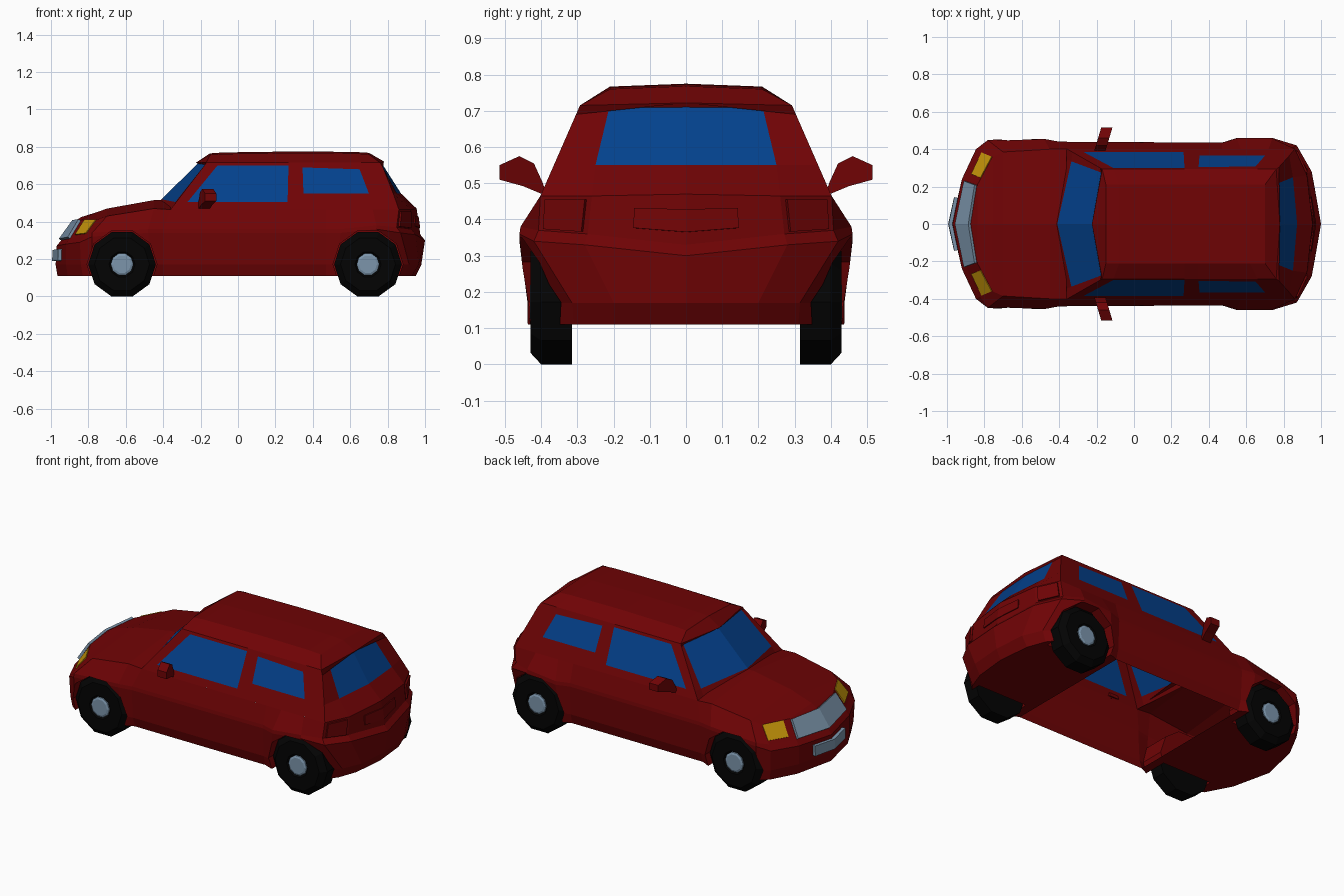
import bpy, bmesh, math
from mathutils import Vector

old = bpy.data.objects.get("Cube")
if old:
    bpy.data.objects.remove(old, do_unlink=True)


def material(name, colour):
    mat = bpy.data.materials.new(name)
    mat.use_nodes = True
    mat.diffuse_color = (*colour, 1)
    mat.node_tree.nodes["Principled BSDF"].inputs["Base Color"].default_value = (*colour, 1)
    return mat


RED = material("red paint", (.16, .001, .0015))
BLUE = material("blue glass", (.001, .053, .265))
BLACK = material("black rubber", (.001, .001, .001))
GREY = material("pale metal", (.2, .3, .41))
YELLOW = material("yellow lamp", (.56, .3, .003))


def build(name, polygons, materials, sides=(1, -1)):
    """Make an object from (points, material index) polygons, mirrored across y."""
    bm = bmesh.new()
    for points, index in polygons:
        for side in sides:
            face = bm.faces.new([bm.verts.new((p[0], p[1] * side, p[2])) for p in points])
            face.material_index = index
    bmesh.ops.remove_doubles(bm, verts=bm.verts, dist=.0005)
    bmesh.ops.dissolve_degenerate(bm, edges=bm.edges, dist=.0001)
    bmesh.ops.recalc_face_normals(bm, faces=bm.faces)
    mesh = bpy.data.meshes.new(name)
    bm.to_mesh(mesh)
    bm.free()
    for mat in materials:
        mesh.materials.append(mat)
    obj = bpy.data.objects.new(name, mesh)
    bpy.context.collection.objects.link(obj)
    return obj


def strip(row_a, row_b, index=0):
    """Quads joining two rows of points."""
    return [([row_a[i], row_a[i + 1], row_b[i + 1], row_b[i]], index) for i in range(len(row_a) - 1)]


def lathe(name, profile, centre, mat, segments=10):
    """Turn (radius, y) points about the axle, on both sides of the car."""
    rows = []
    for k in range(segments + 1):
        a = math.tau * k / segments
        rows.append([(centre[0] + r * math.cos(a), y, centre[1] + r * math.sin(a)) for r, y in profile])
    polygons = []
    for a, b in zip(rows, rows[1:]):
        polygons += strip(a, b)
    return build(name, polygons, [mat])


# Lower body: rows of points running from nose to tail
sill_plan = [(-.965, 0), (-.91, .24), (-.83, .39), (-.78, .43), (-.46, .44), (-.4, .41),
             (.47, .41), (.52, .43), (.86, .35), (.89, .31), (.93, .2), (.95, 0)]
skirt_plan = [(-.975, 0), (-.92, .24), (-.84, .395), (-.78, .437), (-.465, .445), (-.4, .43),
              (.47, .427), (.525, .44), (.865, .36), (.915, .315), (.965, .2), (.98, 0)]
sill = [(x, y, .11) for x, y in sill_plan]
skirt = [(x, y, .17) for x, y in skirt_plan]
waist = [(-.97, 0, .27), (-.92, .24, .28), (-.845, .4, .29), (-.78, .45, .32), (-.48, .455, .34),
         (-.4, .44, .34), (.47, .435, .34), (.55, .46, .34), (.74, .46, .36), (.87, .42, .34),
         (.95, .28, .33), (1, 0, .3)]
ledge = [(x * .975, y * .97, z + .03) if abs(x) > .84 else (x, y - .003, z + .02) for x, y, z in waist]
shoulder = [(-.87, 0, .405), (-.837, .21, .41), (-.757, .36, .41), (-.7, .385, .43), (-.45, .4, .47),
            (-.36, .4022, .465), (.47, .4022, .465), (.57, .4022, .465), (.72, .4022, .465),
            (.86, .4022, .465), (.925, .26, .465), (.955, 0, .47)]
crown_heights = [.405, .425, .45, .47, .515, .515] + [.47] * 6
crown = [(p[0], 0, z) for p, z in zip(shoulder, crown_heights)]
keel = [(x, 0, z) for x, y, z in sill]

polygons = []
rows = [keel, sill, skirt, waist, ledge, shoulder, crown]
for lower, upper in zip(rows, rows[1:]):
    polygons += strip(lower, upper)
body = build("lower_body", polygons, [RED])

# Wheel arch openings
AXLES = {"front": (-.62, .172), "rear": (.695, .172)}
for place, centre in AXLES.items():
    cutter = lathe(place + "_arch_cutter", [(0, .29), (.187, .29), (.187, .6), (0, .6)], centre, RED)
    cutter.hide_render = True
    mod = body.modifiers.new("arch", "BOOLEAN")
    mod.operation, mod.solver, mod.object = "DIFFERENCE", "EXACT", cutter
    bpy.context.view_layer.objects.active = body
    bpy.ops.object.modifier_apply(modifier=mod.name)
    bpy.data.objects.remove(cutter, do_unlink=True)

# Open the floor between the axles and the deck under the cabin
bm = bmesh.new()
bm.from_mesh(body.data)
bm.normal_update()
hidden = []
for f in bm.faces:
    c = f.calc_center_median()
    floor = c.z < .12 and -.3 < c.x < .4
    deck = c.z > .44 and f.normal.z > .8 and -.3 < c.x < .85
    if floor or deck:
        hidden.append(f)
bmesh.ops.delete(bm, geom=hidden, context="FACES")
bm.to_mesh(body.data)
bm.free()


# Cabin: sides lean inwards from belt to eave
def side_row(xs, zs):
    return [(x, .4 - (z - .47) * .4375, z) for x, z in zip(xs, zs)]


belt = side_row([-.36, -.27, .265, .35, .72, .86], [.465] * 6)
window_base = side_row([-.33, -.27, .265, .35, .7, .83], [.505] * 3 + [.55] * 3)
window_top = side_row([-.18, -.11, .27, .345, .65, .775], [.7, .7, .7, .69, .68, .69])
eave = side_row([-.17, -.11, .27, .345, .66, .76], [.715] * 6)
roof_xs = [-.15, -.08, .27, .345, .62, .7]
roof_edge = [(x, .21, z) for x, z in zip(roof_xs, [.757, .762, .767, .767, .765, .76])]
roof_mid = [(x, 0, z + .008) for x, y, z in roof_edge]

cabin = strip(belt, window_base)
for i, quad in enumerate(strip(window_base, window_top)):
    cabin.append((quad[0], 1 if i in (1, 3) else 0))
cabin += strip(window_top, eave) + strip(eave, roof_edge) + strip(roof_edge, roof_mid)

# Windscreen, its pillars, scuttle and the roof lip above
base_mid, base_side = (-.41, 0, .52), (-.335, .335, .505)
top_mid, top_side = (-.215, 0, .71), (-.175, .275, .705)
lip = (-.225, 0, .715)
cabin += [([base_mid, base_side, top_side, top_mid], 1),
          ([base_side, window_base[0], window_top[0], top_side], 0),
          ([(-.43, 0, .49), (-.36, .345, .46), base_side, base_mid], 0),
          ([(-.36, .345, .46), belt[0], window_base[0], base_side], 0),
          ([lip, eave[0], roof_edge[0], roof_mid[0]], 0),
          ([top_mid, top_side, window_top[0], eave[0], lip], 0)]

# Tailgate with the rear window
glass_top, glass_top_mid = (.757, .212, .708), (.77, 0, .71)
glass_base, glass_base_mid = (.85, .25, .55), (.872, 0, .55)
spoiler = (.78, 0, .722)
cabin += [([glass_top, glass_top_mid, glass_base_mid, glass_base], 1),
          ([window_top[5], glass_top, glass_base, window_base[5]], 0),
          ([eave[5], roof_edge[5], roof_mid[5], spoiler], 0),
          ([eave[5], spoiler, glass_top_mid, glass_top, window_top[5]], 0),
          ([glass_base, glass_base_mid, shoulder[11], shoulder[10]], 0),
          ([window_base[5], glass_base, shoulder[10], belt[5]], 0)]
build("cabin", cabin, [RED, BLUE])


# Panels lying on the lower body
def panel(name, low, high, station, u, v, mat, thick=.009):
    a, b, c, d = (Vector(p) for p in (low[station], low[station + 1], high[station + 1], high[station]))

    def at(s, t):
        return a.lerp(b, s).lerp(d.lerp(c, s), t)
    corners = [at(u[0], v[0]), at(u[1], v[0]), at(u[1], v[1]), at(u[0], v[1])]
    obj = build(name, [(corners, 0)], [mat])
    mod = obj.modifiers.new("thickness", "SOLIDIFY")
    mod.thickness, mod.offset = thick, 0


panel("grille", ledge, shoulder, 0, (0, .98), (0, .95), GREY, .03)
panel("headlights", ledge, shoulder, 1, (.24, .99), (.18, .99), YELLOW)
panel("bumper_plate", skirt, waist, 0, (0, .58), (.2, .78), GREY, .04)
panel("tail_lamps", ledge, shoulder, 9, (.12, .9), (.05, .9), RED, .02)
panel("number_panel", ledge, shoulder, 10, (.46, 1), (.25, .7), RED)

# Door mirrors: a skewed prism on each side
outline = [(.385, .465), (.45, .492), (.515, .51), (.515, .55), (.46, .575), (.42, .555), (.395, .5)]
front, back = ([(-.18 + (y - .4) * .3 + dx, y, z) for y, z in outline] for dx in (-.03, .03))
build("door_mirrors", strip(front + front[:1], back + back[:1]) + [(front, 0), (back, 0)], [RED])

# Wheels and hubs
tyre = [(0, .315), (.181, .315), (.181, .4), (.147, .43), (.07, .43), (.06, .418), (0, .418)]
for place, centre in AXLES.items():
    lathe(place + "_tyres", tyre, centre, BLACK)
    lathe(place + "_hubs", [(.06, .41), (.06, .426), (.048, .431), (0, .431)], centre, GREY)
